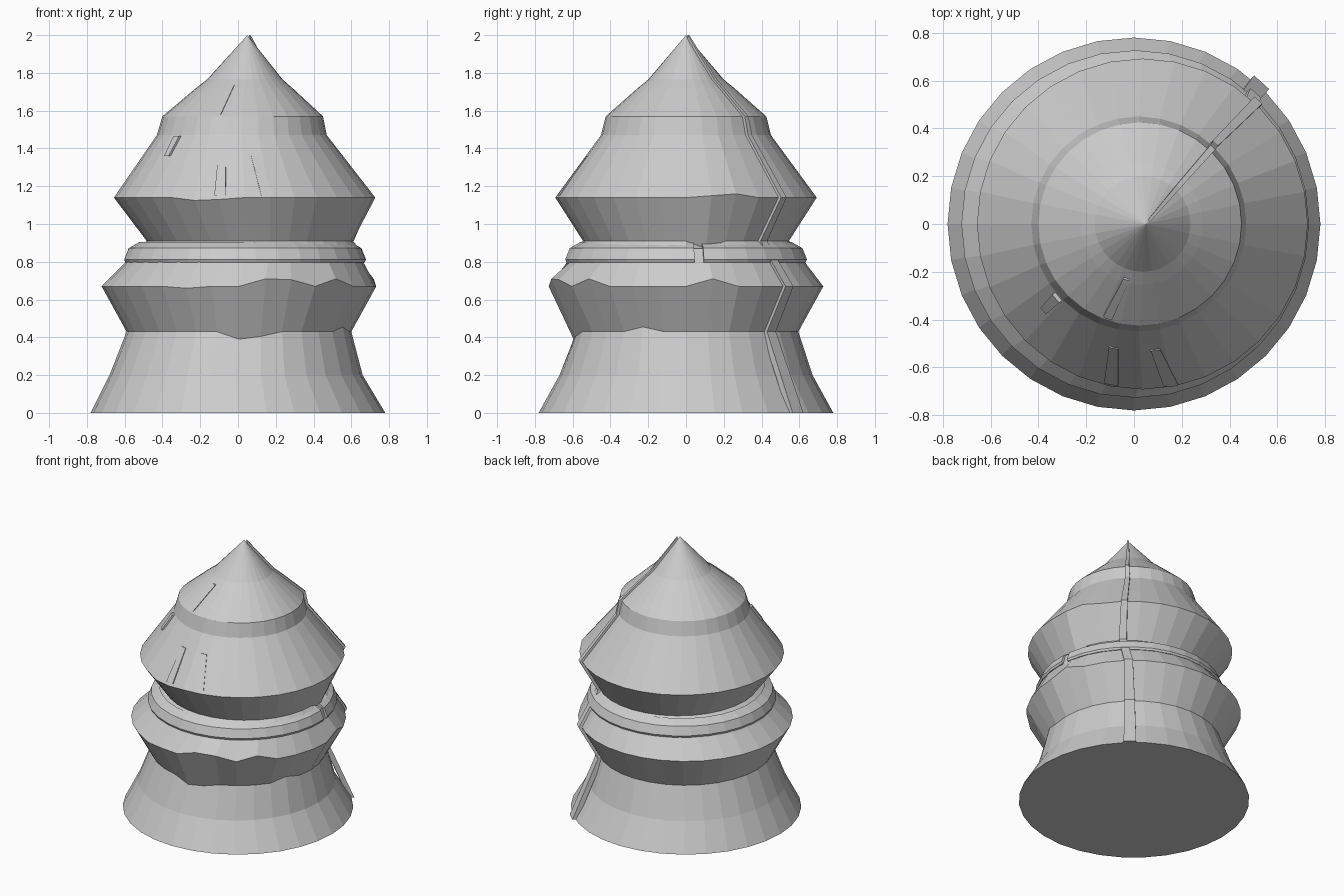
import bpy, bmesh
from math import sin, cos, radians
from mathutils import Vector

if "Cube" in bpy.data.objects:
    bpy.data.objects.remove(bpy.data.objects["Cube"])

SEG = 32
grey = bpy.data.materials.new("pale_grey")
grey.use_nodes = True
grey.diffuse_color = (0.6, 0.6, 0.6, 1)
grey.node_tree.nodes["Principled BSDF"].inputs["Base Color"].default_value = (0.6, 0.6, 0.6, 1)

# Tiers as (height, radius, sideways shift of the leaning axis)
PROFILE = [(0, .78, 0), (.2, .67, -.01), (.43, .595, .005), (.67, .727, .005),
           (.79, .635, .033), (.87, .6, .045), (.91, .545, .062), (1.14, .692, .035),
           (1.47, .45, .02), (1.57, .425, .025), (1.72, .255, .033),
           (1.765, .2, .036), (2, 0, .05)]

# Chipped edges: (ring, segment) -> height offset
CHIPS = {(3, -7): .04, (3, -6): .035, (3, -4): .04, (3, 1): .04, (3, -10): -.01,
         (2, -8): -.04, (2, -7): -.025, (2, -2): .025, (6, 1): -.04,
         (7, -10): -.015, (7, -9): -.01, (7, 2): .02, (7, 1): .01}


def finish(name, bm):
    bmesh.ops.recalc_face_normals(bm, faces=bm.faces)
    mesh = bpy.data.meshes.new(name)
    bm.to_mesh(mesh)
    bm.free()
    mesh.materials.append(grey)
    obj = bpy.data.objects.new(name, mesh)
    bpy.context.collection.objects.link(obj)
    return obj


def surface(z, angle, lift=0.0):
    """Point on the turned body at a height and angle."""
    for (z0, r0, c0), (z1, r1, c1) in zip(PROFILE, PROFILE[1:]):
        if z <= z1:
            t = (z - z0) / (z1 - z0)
            r, c = r0 + t * (r1 - r0) + lift, c0 + t * (c1 - c0)
            return Vector((c + r * cos(angle), r * sin(angle), z))


def skin(bm, loops):
    """Join a row of closed cross-sections and cap both ends."""
    rows = [[bm.verts.new(p) for p in loop] for loop in loops]
    n = len(rows[0])
    for a, b in zip(rows, rows[1:]):
        for i in range(n):
            j = (i + 1) % n
            bm.faces.new((a[i], a[j], b[j], b[i]))
    bm.faces.new(rows[0])
    bm.faces.new(rows[-1])


def strip(name, heights, a0, a1, w0, w1, lift):
    """Slim raised strip that follows the body upward."""
    bm = bmesh.new()
    loops = []
    for z in heights:
        t = (z - heights[0]) / (heights[-1] - heights[0])
        a, w = radians(a0 + t * (a1 - a0)), (w0 + t * (w1 - w0)) / 2
        side = Vector((-sin(a), cos(a), 0)) * w
        inner, outer = surface(z, a, -.02), surface(z, a, lift)
        if z > 1.99:
            inner = outer - Vector((0, 0, .02))
        loops.append([inner - side, outer - side, outer + side, inner + side])
    skin(bm, loops)
    return finish(name, bm)


# Leaning tiered body
bm = bmesh.new()
loops = []
for ring, (z, r, c) in enumerate(PROFILE[:-1]):
    loops.append([Vector((c + r * cos(radians(k * 360 / SEG)), r * sin(radians(k * 360 / SEG)),
                          z + CHIPS.get((ring, k if k < SEG / 2 else k - SEG), 0)))
                  for k in range(SEG)])
skin(bm, loops)
bm.faces.ensure_lookup_table()
top = bm.faces[-1]
bmesh.ops.poke(bm, faces=[top])
max(bm.verts, key=lambda v: v.co.z + (len(v.link_edges) == SEG)).co = (.05, 0, 2)
finish("tiered_body", bm)

# Open collar resting on the middle tier
bm = bmesh.new()
loops = []
for k in range(SEG + 1):
    a = radians(8.5 + k * 355.5 / SEG)
    section = [(.56, .8), (.635, .797), (.642, .812), (.618, .872), (.56, .905)]
    loops.append([Vector((.037 + r * cos(a), r * sin(a), z)) for r, z in section])
skin(bm, loops)
finish("collar", bm)

# Long seam from base to tip
seam_heights = [p[0] for p in PROFILE if p[0] not in (.2, .87)]
strip("back_seam", seam_heights, 48, 46, .085, .012, .018)

# Small scratches on the front
strip("upper_scratch", [1.58, 1.72, 1.735], -109, -106, .04, .025, .006)
strip("side_scratch", [1.36, 1.465], -138, -138, .035, .045, .014)
strip("lower_scratch_right", [1.15, 1.36], -101, -102, .06, .04, .001)
strip("lower_scratch_left", [1.15, 1.36], -80, -83, .06, .04, .002)
